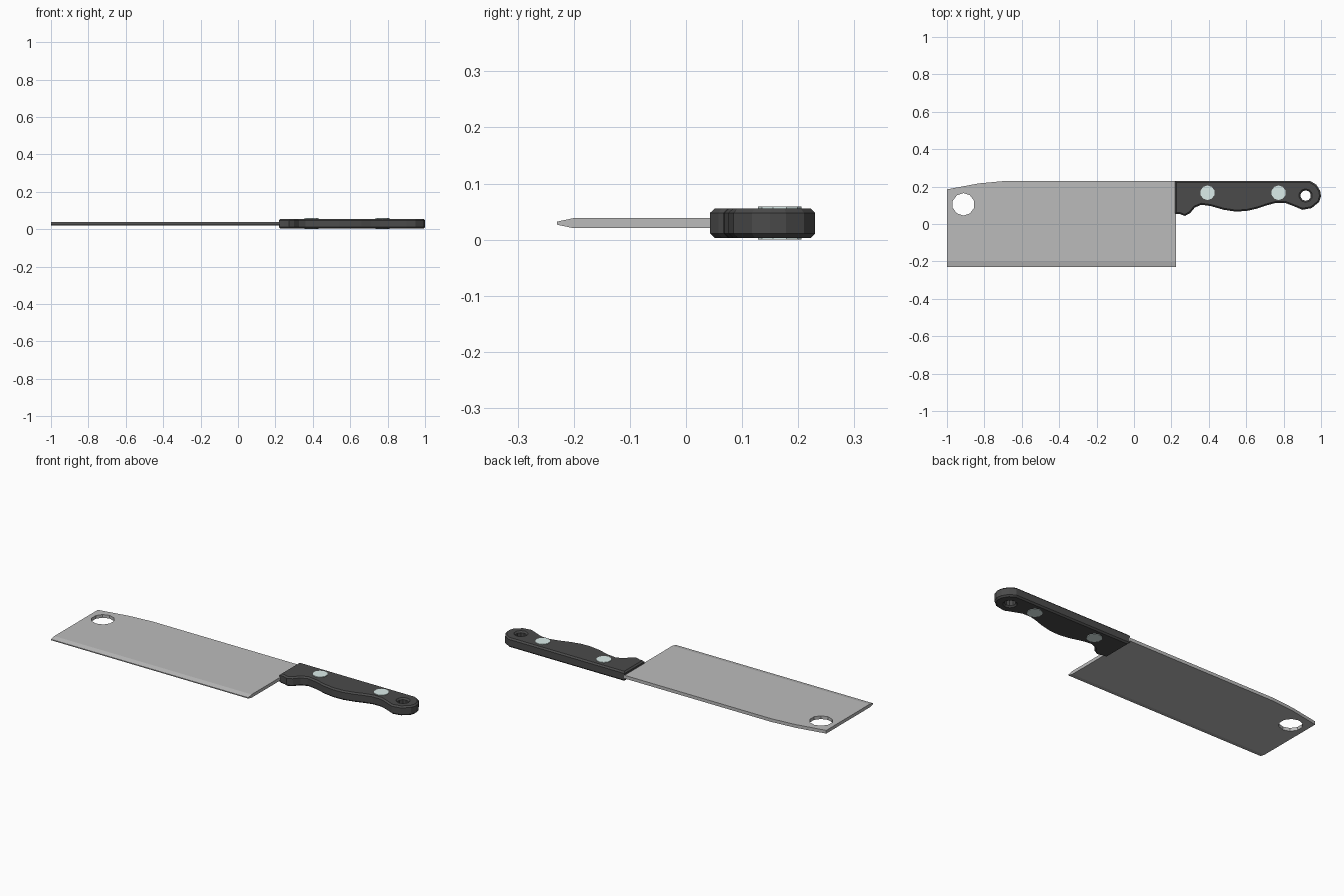
import bpy, bmesh, math

if "Cube" in bpy.data.objects:
    bpy.data.objects.remove(bpy.data.objects["Cube"])

ZC = 0.0295  # mid-plane of the whole knife


def material(name, color):
    m = bpy.data.materials.new(name)
    m.diffuse_color = (*color, 1)
    m.use_nodes = True
    m.node_tree.nodes["Principled BSDF"].inputs["Base Color"].default_value = m.diffuse_color
    return m


def prism(name, outline, thick):
    """Flat outline extruded symmetrically about the mid-plane."""
    bm = bmesh.new()
    f = bm.faces.new([bm.verts.new((x, y, ZC - thick / 2)) for x, y in outline])
    ext = bmesh.ops.extrude_face_region(bm, geom=[f])["geom"]
    bmesh.ops.translate(bm, vec=(0, 0, thick),
                        verts=[g for g in ext if isinstance(g, bmesh.types.BMVert)])
    bmesh.ops.recalc_face_normals(bm, faces=bm.faces[:])
    me = bpy.data.meshes.new(name)
    bm.to_mesh(me)
    bm.free()
    ob = bpy.data.objects.new(name, me)
    bpy.context.collection.objects.link(ob)
    return ob


def ring(x, y, r, n):
    return [(x + r * math.cos(2 * math.pi * (i + .5) / n),
             y + r * math.sin(2 * math.pi * (i + .5) / n)) for i in range(n)]


def drill(ob, x, y, r, n):
    cutter = prism("hole_cutter", ring(x, y, r, n), 0.2)
    cutter.hide_render = True
    mod = ob.modifiers.new("hole", 'BOOLEAN')
    mod.operation, mod.solver, mod.object = 'DIFFERENCE', 'EXACT', cutter
    bpy.context.view_layer.objects.active = ob
    bpy.ops.object.modifier_apply(modifier=mod.name)
    bpy.data.objects.remove(cutter)


def bevel_rims(ob, width):
    """Chamfer every edge between a flat side and an upright wall."""
    bm = bmesh.new()
    bm.from_mesh(ob.data)
    rims = [e for e in bm.edges if len(e.link_faces) == 2
            and sorted(abs(f.normal.z) > .5 for f in e.link_faces) == [False, True]]
    bmesh.ops.bevel(bm, geom=rims, offset=width, segments=1,
                    affect='EDGES', profile=0.5)
    bm.to_mesh(ob.data)
    bm.free()


# Blade plate with a sloped nose
blade = prism("blade", [(-1, -.23), (.225, -.23), (.225, .23), (-.69, .23),
                        (-.83, .217), (-1, .185)], 0.018)
drill(blade, -.912, .105, .06, 10)

# Ground cutting edge
bm = bmesh.new()
bm.from_mesh(blade.data)
bmesh.ops.bisect_plane(bm, geom=bm.verts[:] + bm.edges[:] + bm.faces[:],
                       plane_co=(0, -.2, 0), plane_no=(0, 1, 0))
for v in bm.verts:
    if v.co.y < -.21:
        v.co.z = ZC + (v.co.z - ZC) * 0.3
bm.to_mesh(blade.data)
bm.free()
blade.data.materials.append(material("steel", (.5, .5, .5)))

# Handle with finger grip and hanging hole
handle = prism("handle", [
    (.22, .23), (.22, .055), (.245, .053), (.272, .043), (.30, .058), (.325, .088),
    (.36, .103), (.41, .096), (.48, .076), (.54, .067), (.60, .069), (.66, .083),
    (.71, .10), (.76, .113), (.81, .112), (.85, .097), (.90, .076), (.95, .085),
    (.99, .118), (1, .15), (.995, .178), (.975, .21), (.942, .23)], 0.053)
drill(handle, .918, .152, .028, 10)
bevel_rims(handle, 0.008)
handle.data.materials.append(material("black_grip", (.07, .07, .07)))

# Rivets through the handle
rivet_mat = material("rivet_metal", (.72, .85, .83))
for i, x in enumerate((.393, .773)):
    rivet = prism(f"rivet_{i + 1}", ring(x, .167, .039, 10), 0.059)
    rivet.data.materials.append(rivet_mat)
